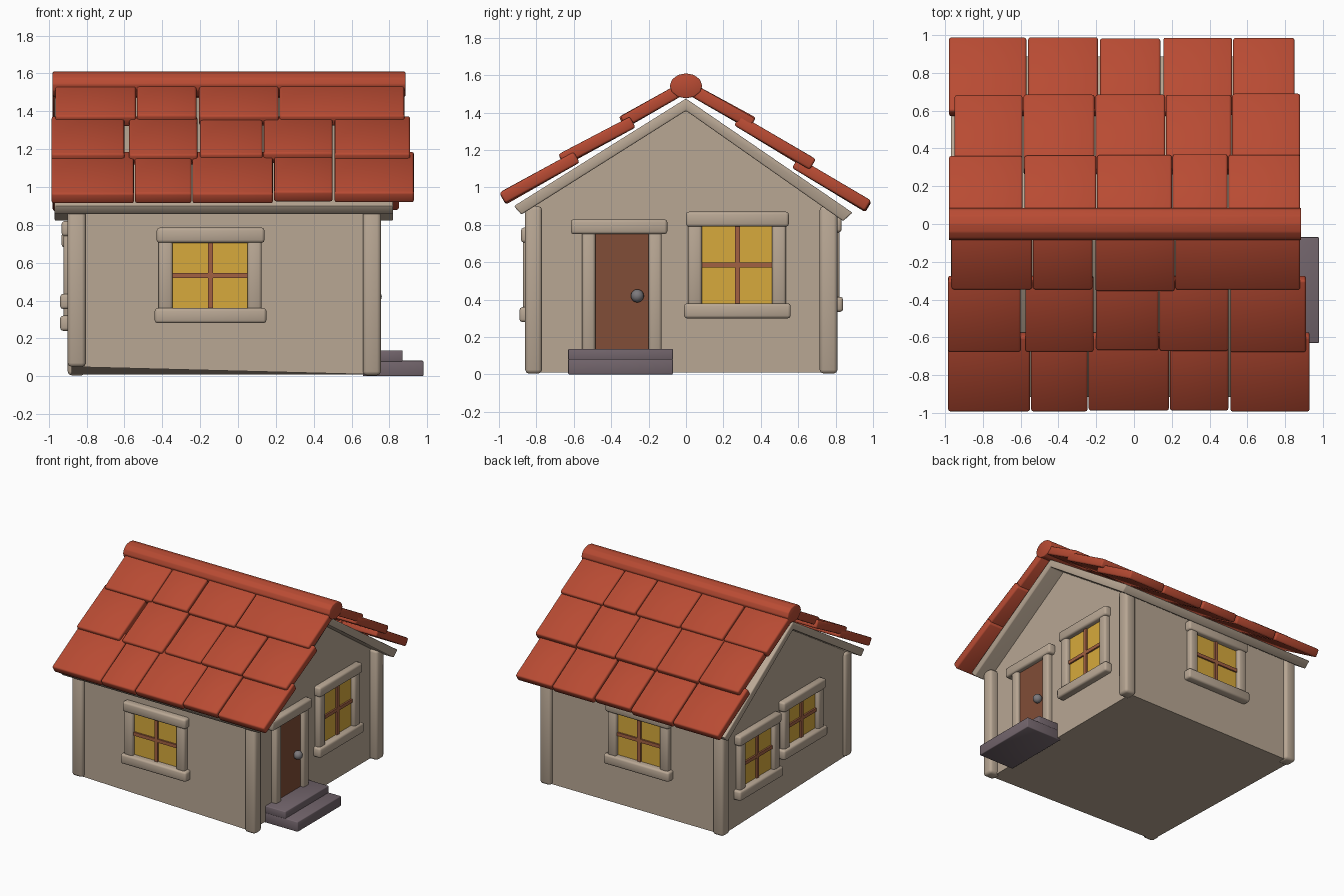
import bpy, bmesh, math, random
from mathutils import Vector

if "Cube" in bpy.data.objects:
    bpy.data.objects.remove(bpy.data.objects["Cube"])

random.seed(4)


def material(name, rgb):
    m = bpy.data.materials.new(name)
    m.diffuse_color = (*rgb, 1)
    m.use_nodes = True
    m.node_tree.nodes["Principled BSDF"].inputs["Base Color"].default_value = m.diffuse_color
    return m


PLASTER = material("beige plaster", (0.48, 0.385, 0.295))
TILE = material("red roof tile", (0.48, 0.07, 0.033))
GLASS = material("yellow glass", (0.68, 0.40, 0.045))
DOOR = material("brown door", (0.22, 0.075, 0.038))
BAR = material("light brown bar", (0.36, 0.12, 0.055))
STONE = material("purple grey stone", (0.17, 0.13, 0.15))
METAL = material("grey metal", (0.20, 0.19, 0.20))


def finish(name, bm, mat, bevel=0.0, segments=2):
    bmesh.ops.recalc_face_normals(bm, faces=bm.faces)
    if bevel:
        bmesh.ops.bevel(bm, geom=bm.edges[:], offset=bevel, segments=segments,
                        profile=0.5, affect='EDGES', clamp_overlap=True)
    me = bpy.data.meshes.new(name)
    bm.to_mesh(me)
    bm.free()
    me.materials.append(mat)
    ob = bpy.data.objects.new(name, me)
    bpy.context.collection.objects.link(ob)
    return ob


def extrude_x(name, profile, x0, x1, mat, bevel=0.0):
    """Closed (y, z) profile extruded along x."""
    bm = bmesh.new()
    a = [bm.verts.new((x0, y, z)) for y, z in profile]
    b = [bm.verts.new((x1, y, z)) for y, z in profile]
    bm.faces.new(a)
    bm.faces.new(b[::-1])
    n = len(a)
    for i in range(n):
        bm.faces.new((a[i], a[(i + 1) % n], b[(i + 1) % n], b[i]))
    return finish(name, bm, mat, bevel)


def box(name, x, y, z, mat, bevel=0.0):
    x, y = sorted(x), sorted(y)
    return extrude_x(name, [(y[0], z[0]), (y[1], z[0]), (y[1], z[1]), (y[0], z[1])],
                     x[0], x[1], mat, bevel)


# walls with gables; the front left base corner is slightly raised
WX0, WX1, WY0, WY1 = -0.88, 0.69, -0.83, 0.78
walls = extrude_x("walls", [(WY0, 0.01), (WY1, 0.01), (WY1, 0.89), (0, 1.43), (WY0, 0.91)],
                  WX0, WX1, PLASTER)
for v in walls.data.vertices:
    if v.co.z < 0.1 and v.co.x < 0 and v.co.y < 0:
        v.co.z = 0.05

# corner posts
for px, xr in (("left", (-0.90, -0.805)), ("right", (0.66, 0.755))):
    for py, yr in (("front", (-0.86, -0.77)), ("back", (0.715, 0.81))):
        z0 = 0.05 if (px, py) == ("left", "front") else 0.005
        box(f"{py}_{px}_post", xr, yr, (z0, 0.90), PLASTER, 0.02)

# roof slab below the tiles
extrude_x("roof_slab", [(-0.92, 0.90), (-0.88, 0.855), (0, 1.41), (0.84, 0.82),
                        (0.89, 0.865), (0, 1.475)], -0.97, 0.82, PLASTER, 0.008)

# roof tiles: lower and upper point of the top surface, then x ranges per row
ROWS = [
    ("front_low", (-0.995, 0.97), (-0.60, 1.19),
     [(-0.985, -0.55), (-0.545, -0.245), (-0.24, 0.185), (0.19, 0.50), (0.51, 0.93)]),
    ("front_mid", (-0.68, 1.175), (-0.30, 1.378),
     [(-0.985, -0.60), (-0.575, -0.215), (-0.20, 0.13), (0.135, 0.50), (0.51, 0.91)]),
    ("front_top", (-0.355, 1.375), (-0.03, 1.56),
     [(-0.965, -0.54), (-0.535, -0.22), (-0.205, 0.215), (0.22, 0.88)]),
    ("back_low", (0.99, 0.925), (0.60, 1.16),
     [(-0.98, -0.57), (-0.56, -0.19), (-0.18, 0.14), (0.155, 0.52), (0.525, 0.85)]),
    ("back_mid", (0.69, 1.15), (0.29, 1.388),
     [(-0.95, -0.59), (-0.585, -0.21), (-0.205, 0.165), (0.17, 0.515), (0.52, 0.88)]),
    ("back_top", (0.37, 1.37), (0.03, 1.56),
     [(-0.98, -0.59), (-0.58, -0.20), (-0.195, 0.20), (0.205, 0.495), (0.50, 0.88)]),
]
for row, low, up, spans in ROWS:
    low, up = Vector(low), Vector(up)
    d = (up - low).normalized()
    nrm = Vector((-d.y, d.x))
    if nrm.y < 0:
        nrm = -nrm
    for i, (x0, x1) in enumerate(spans):
        lift = nrm * random.uniform(-0.005, 0.005)
        a = low + lift + d * random.uniform(-0.004, 0.008)
        t = nrm * 0.065
        extrude_x(f"{row}_tile_{i + 1}", [a, up, up - t, a - t], x0, x1, TILE, 0.012)

# ridge cap
ridge = [(0.087 * math.cos(math.radians(a)), 1.543 + 0.067 * math.sin(math.radians(a)))
         for a in range(0, 360, 30)]
extrude_x("ridge_cap", ridge, -0.98, 0.885, TILE, 0.006)


def wall_box(name, side, u, z, d, mat, bevel=0.0):
    """Box on a wall: u runs along the wall, d is the depth out of it."""
    base, sign = {"front": (WY0, -1), "back": (WY1, 1),
                  "left": (WX0, -1), "right": (WX1, 1)}[side]
    depth = (base + sign * d[0], base + sign * d[1])
    if side in ("front", "back"):
        return box(name, u, depth, z, mat, bevel)
    return box(name, depth, u, z, mat, bevel)


def window(name, side, u0, u1, z0, z1):
    w, h = 0.08, 0.08
    c, m = (u0 + u1) / 2, (z0 + z1) / 2
    wall_box(name + "_sill", side, (u0 - 0.01, u1 + 0.01), (z0, z0 + h), (-0.03, 0.06), PLASTER, 0.015)
    wall_box(name + "_lintel", side, (u0, u1), (z1 - h, z1), (-0.03, 0.052), PLASTER, 0.015)
    for tag, a in (("a", u0 + 0.01), ("b", u1 - w - 0.01)):
        wall_box(f"{name}_jamb_{tag}", side, (a, a + w - 0.005), (z0 + h - 0.02, z1 - h + 0.02),
                 (-0.03, 0.042), PLASTER, 0.015)
    wall_box(name + "_pane", side, (u0 + w, u1 - w), (z0 + h - 0.01, z1 - h + 0.01), (0, 0.009), GLASS)
    wall_box(name + "_upright_bar", side, (c - 0.014, c + 0.014), (z0 + h, z1 - h), (0, 0.022), BAR)
    wall_box(name + "_cross_bar", side, (u0 + w, u1 - w), (m - 0.014, m + 0.014), (0, 0.022), BAR)


# windows on all four walls
window("front_window", "front", -0.43, 0.14, 0.28, 0.785)
window("back_window", "back", -0.42, 0.15, 0.335, 0.84)
window("right_window", "right", 0.0, 0.55, 0.30, 0.87)
window("left_window_a", "left", 0.09, 0.63, 0.24, 0.76)
window("left_window_b", "left", -0.48, 0.06, 0.355, 0.82)

# door with frame and knob
wall_box("door", "right", (-0.50, -0.18), (0.10, 0.77), (-0.02, 0.015), DOOR)
wall_box("door_lintel", "right", (-0.615, -0.10), (0.75, 0.83), (-0.03, 0.055), PLASTER, 0.015)
for tag, a in (("front", -0.555), ("back", -0.20)):
    wall_box(f"door_jamb_{tag}", "right", (a, a + 0.07), (0.10, 0.77), (-0.03, 0.045), PLASTER, 0.015)
bm = bmesh.new()
bmesh.ops.create_uvsphere(bm, u_segments=16, v_segments=10, radius=0.035)
bmesh.ops.translate(bm, verts=bm.verts, vec=(0.725, -0.26, 0.42))
finish("door_knob", bm, METAL)

# steps
box("lower_step", (0.66, 0.98), (-0.63, -0.07), (0.0, 0.082), STONE, 0.006)
box("upper_step", (0.66, 0.87), (-0.63, -0.07), (0.075, 0.137), STONE, 0.006)

# smooth shading that keeps the hard edges
bpy.ops.object.select_all(action='SELECT')
bpy.context.view_layer.objects.active = walls
bpy.ops.object.shade_smooth_by_angle(angle=math.radians(50))
